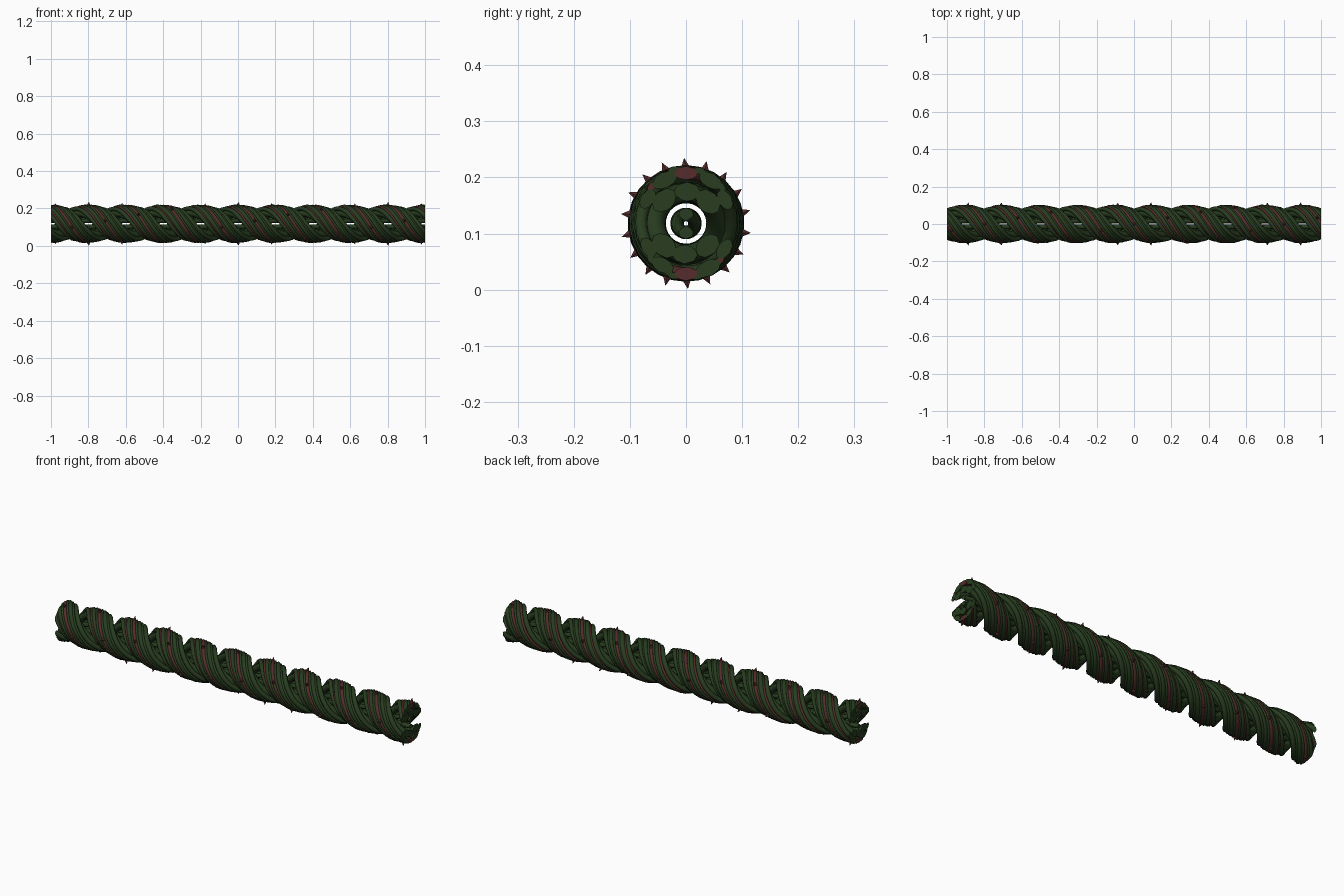
import bpy, math, random
from mathutils import Vector, Matrix

if "Cube" in bpy.data.objects:
    bpy.data.objects.remove(bpy.data.objects["Cube"])

random.seed(4)
PITCH = 0.4
ZC = 0.118
STEPS = 130
SIDES = 10


def material(name, col):
    m = bpy.data.materials.new(name)
    m.diffuse_color = (*col, 1)
    m.use_nodes = True
    m.node_tree.nodes["Principled BSDF"].inputs["Base Color"].default_value = m.diffuse_color
    return m


GREEN = material("vine_green", (0.021, 0.046, 0.014))
RED = material("vine_red", (0.095, 0.025, 0.025))


def polar(x, ang, r):
    return Vector((x, -r * math.sin(ang), ZC + r * math.cos(ang)))


def add_mesh(name, verts, faces, mat, smooth=True):
    me = bpy.data.meshes.new(name)
    me.from_pydata(verts, [], faces)
    me.materials.append(mat)
    me.polygons.foreach_set("use_smooth", [smooth and len(f) == 4 for f in faces])
    ob = bpy.data.objects.new(name, me)
    bpy.context.collection.objects.link(ob)
    return ob


def strand(name, phase, r, a, mat, wob=0.0):
    """Helical tube, cut flush at both ends."""
    cosb = math.cos(math.atan(2 * math.pi * r / PITCH))
    w0 = random.uniform(0, 6.28)
    verts, faces = [], []
    for i in range(STEPS + 1):
        x = -1 + 2 * i / STEPS
        th = 2 * math.pi * x / PITCH + phase
        rr = r + wob * math.sin(9 * x + w0)
        th += wob * 8 * math.sin(7 * x + 2 * w0)
        for k in range(SIDES):
            f = 2 * math.pi * k / SIDES
            verts.append(polar(x, th + a * math.sin(f) / (cosb * r), rr + a * math.cos(f)))
    for i in range(STEPS):
        for k in range(SIDES):
            n = (k + 1) % SIDES
            p = i * SIDES
            faces.append((p + k, p + n, p + SIDES + n, p + SIDES + k))
    faces.append(tuple(reversed(range(SIDES))))
    faces.append(tuple(range(STEPS * SIDES, (STEPS + 1) * SIDES)))
    return add_mesh(name, verts, faces, mat)


def thorns(name, phase, r):
    """Row of small pointed cones along one red vine."""
    verts, faces = [], []
    step = PITCH * 2 / 9
    for j in range(-11, 12):
        x = j * step
        if abs(x) > 0.985:
            continue
        th = 2 * math.pi * x / PITCH + phase
        b = len(verts)
        for k in range(6):
            f = math.pi * k / 3
            verts.append(polar(x + 0.011 * math.cos(f), th + 0.011 * math.sin(f) / r, r))
        verts.append(polar(x + 0.003, th + 0.03, 0.117))
        faces += [(b + k, b + (k + 1) % 6, b + 6) for k in range(6)]
    add_mesh(name, verts, faces, RED, False)


# two opposite bundles wound around a twisted pair of core vines
for s in range(2):
    base = math.pi * s
    tag = "ab"[s]
    strand(f"core_vine_{tag}", base, 0.016, 0.012, GREEN)
    for i, d in enumerate((-45, -2, 44)):
        strand(f"inner_vine_{tag}_{i}", base + math.radians(d), 0.056,
               (0.019, 0.017, 0.018)[i], GREEN, 0.001)
    for i, (d, r, a) in enumerate(((-58, 0.080, 0.012), (-29, 0.087, 0.013), (0, 0.090, 0.012),
                                   (27, 0.088, 0.014), (57, 0.081, 0.012))):
        red = i == 2
        strand(f"outer_vine_{tag}_{i}", base + math.radians(d), r, a,
               RED if red else GREEN, 0 if red else 0.0015)
    # thin tendrils filling the seams
    for i, (d, r) in enumerate(((-43, 0.090), (-14, 0.096), (13, 0.097), (42, 0.090))):
        strand(f"tendril_{tag}_{i}", base + math.radians(d), r, 0.006,
               RED if i == 3 else GREEN, 0.001)
    thorns(f"thorns_{tag}", base, 0.097)
